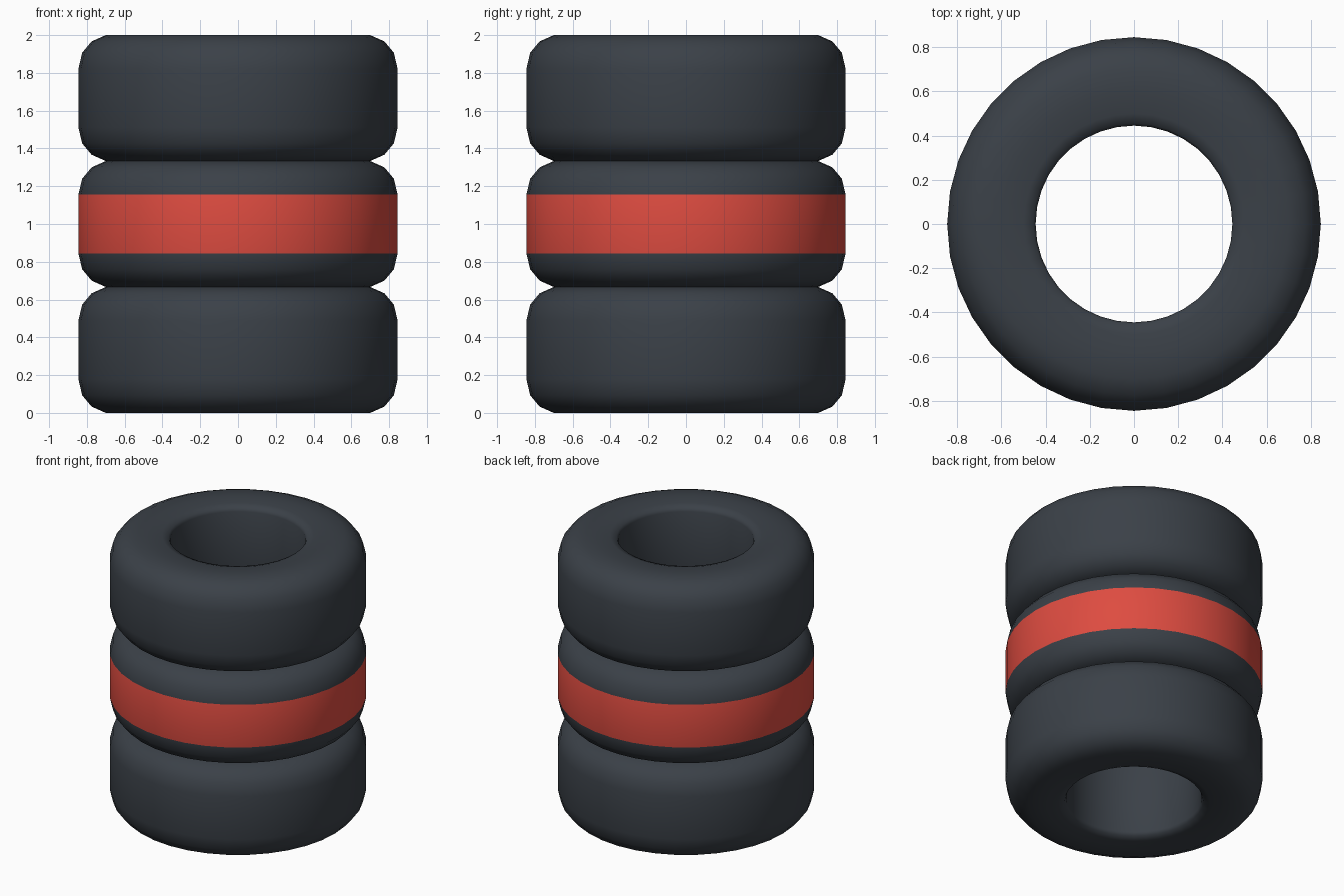
import bpy, bmesh
from math import cos, sin, tau

if "Cube" in bpy.data.objects:
    bpy.data.objects.remove(bpy.data.objects["Cube"])

SEGMENTS = 36
HEIGHT = 2 / 3


def make_material(name, color):
    mat = bpy.data.materials.new(name)
    mat.use_nodes = True
    mat.diffuse_color = color
    mat.node_tree.nodes["Principled BSDF"].inputs["Base Color"].default_value = color
    return mat


rubber = make_material("dark rubber", (0.043, 0.052, 0.064, 1))
red = make_material("red paint", (0.73, 0.072, 0.052, 1))

# Upper half of the tyre cross-section: radius, height above the tyre's middle
upper = [(0.845, 0.155), (0.825, 0.24), (0.775, 0.30), (0.70, HEIGHT / 2),
         (0.60, HEIGHT / 2), (0.50, 0.328), (0.455, 0.314), (0.445, 0.29)]
profile = upper + [(r, -z) for r, z in reversed(upper)]


def make_tyre(name, middle, painted=False):
    bm = bmesh.new()
    rings = []
    for i in range(SEGMENTS):
        a = tau * i / SEGMENTS
        rings.append([bm.verts.new((r * cos(a), r * sin(a), z)) for r, z in profile])
    n = len(profile)
    for i in range(SEGMENTS):
        here, there = rings[i], rings[(i + 1) % SEGMENTS]
        for j in range(n):
            k = (j + 1) % n
            face = bm.faces.new((here[j], here[k], there[k], there[j]))
            face.smooth = True
            # The last strip closes the section and is the tread
            face.material_index = int(painted and k == 0)
    bmesh.ops.recalc_face_normals(bm, faces=bm.faces)
    mesh = bpy.data.meshes.new(name)
    bm.to_mesh(mesh)
    bm.free()
    mesh.materials.append(rubber)
    if painted:
        mesh.materials.append(red)
    obj = bpy.data.objects.new(name, mesh)
    obj.location.z = middle
    bpy.context.collection.objects.link(obj)


# Stack of three tyres, the middle one with a painted tread
make_tyre("bottom_tyre", HEIGHT * 0.5)
make_tyre("middle_tyre", HEIGHT * 1.5, painted=True)
make_tyre("top_tyre", HEIGHT * 2.5)
